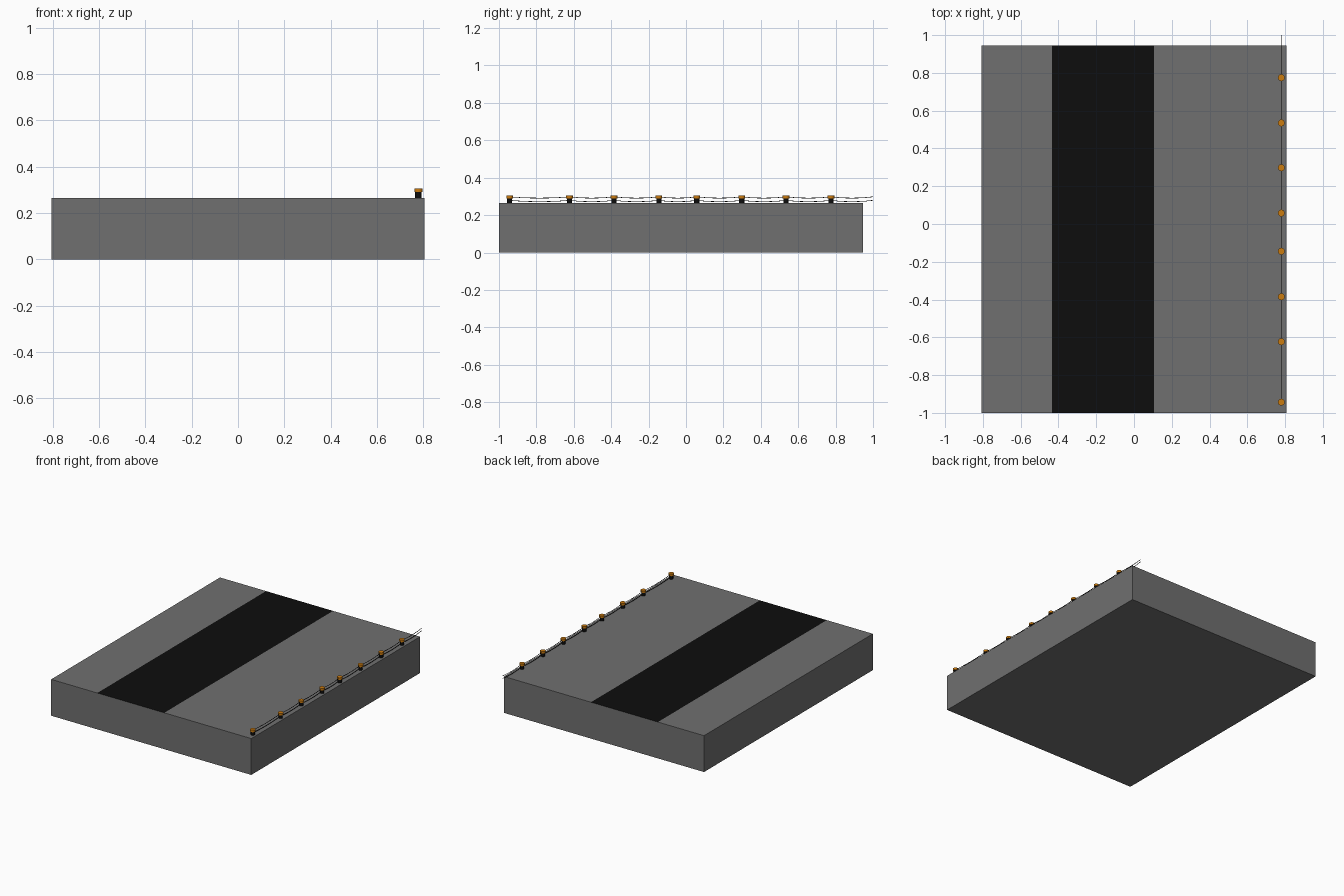
import bpy, bmesh, math

if "Cube" in bpy.data.objects:
    bpy.data.objects.remove(bpy.data.objects["Cube"])

def material(name, rgb):
    m = bpy.data.materials.new(name)
    m.diffuse_color = (*rgb, 1)
    m.use_nodes = True
    m.node_tree.nodes["Principled BSDF"].inputs["Base Color"].default_value = m.diffuse_color
    return m

asphalt = material("asphalt_grey", (0.16, 0.16, 0.16))
black = material("black", (0.004, 0.004, 0.004))
orange = material("orange", (0.6, 0.2, 0.005))

TOP, X_POST = 0.265, 0.78
POSTS = [-0.943, -0.623, -0.385, -0.145, 0.058, 0.298, 0.535, 0.775]

# Slab, with the top cut into three strips and the middle one black
bpy.ops.mesh.primitive_cube_add(size=1, location=(0, -0.0275, TOP / 2))
slab = bpy.context.object
slab.name = "slab"
slab.dimensions = (1.614, 1.945, TOP)
bpy.ops.object.transform_apply(location=True, scale=True)
slab.data.materials.append(asphalt)
slab.data.materials.append(black)
bm = bmesh.new()
bm.from_mesh(slab.data)
for x in (-0.435, 0.105):
    bmesh.ops.bisect_plane(bm, geom=bm.verts[:] + bm.edges[:] + bm.faces[:],
                           plane_co=(x, 0, 0), plane_no=(1, 0, 0))
bm.normal_update()
for f in bm.faces:
    if f.normal.z > 0.9 and -0.435 < f.calc_center_median().x < 0.105:
        f.material_index = 1
bm.to_mesh(slab.data)
bm.free()

def cylinder(name, r, z0, z1, y, mat):
    bpy.ops.mesh.primitive_cylinder_add(vertices=20, radius=r, depth=z1 - z0,
                                        location=(X_POST, y, (z0 + z1) / 2))
    ob = bpy.context.object
    ob.name = name
    ob.data.materials.append(mat)
    bpy.ops.object.shade_smooth_by_angle(angle=math.radians(40))

# Railing posts with wider caps
for y in POSTS:
    cylinder("railing_post", 0.014, TOP, 0.292, y, black)
    cylinder("post_cap", 0.018, 0.29, 0.305, y, orange)

# Two thin wires, sagging between the posts
def wire(name, z, sag):
    stops = POSTS + [1.0]
    pts = [(X_POST, stops[0], z)]
    for a, b in zip(stops, stops[1:]):
        for i in range(1, 7):
            t = i / 6
            pts.append((X_POST, a + (b - a) * t, z - sag * 4 * t * (1 - t)))
    cu = bpy.data.curves.new(name, 'CURVE')
    cu.dimensions = '3D'
    cu.bevel_depth = 0.0018
    cu.bevel_resolution = 1
    cu.use_fill_caps = True
    sp = cu.splines.new('POLY')
    sp.points.add(len(pts) - 1)
    for p, co in zip(sp.points, pts):
        p.co = (*co, 1)
    cu.materials.append(black)
    bpy.context.collection.objects.link(bpy.data.objects.new(name, cu))

wire("upper_wire", 0.298, 0.007)
wire("lower_wire", 0.279, 0.007)
